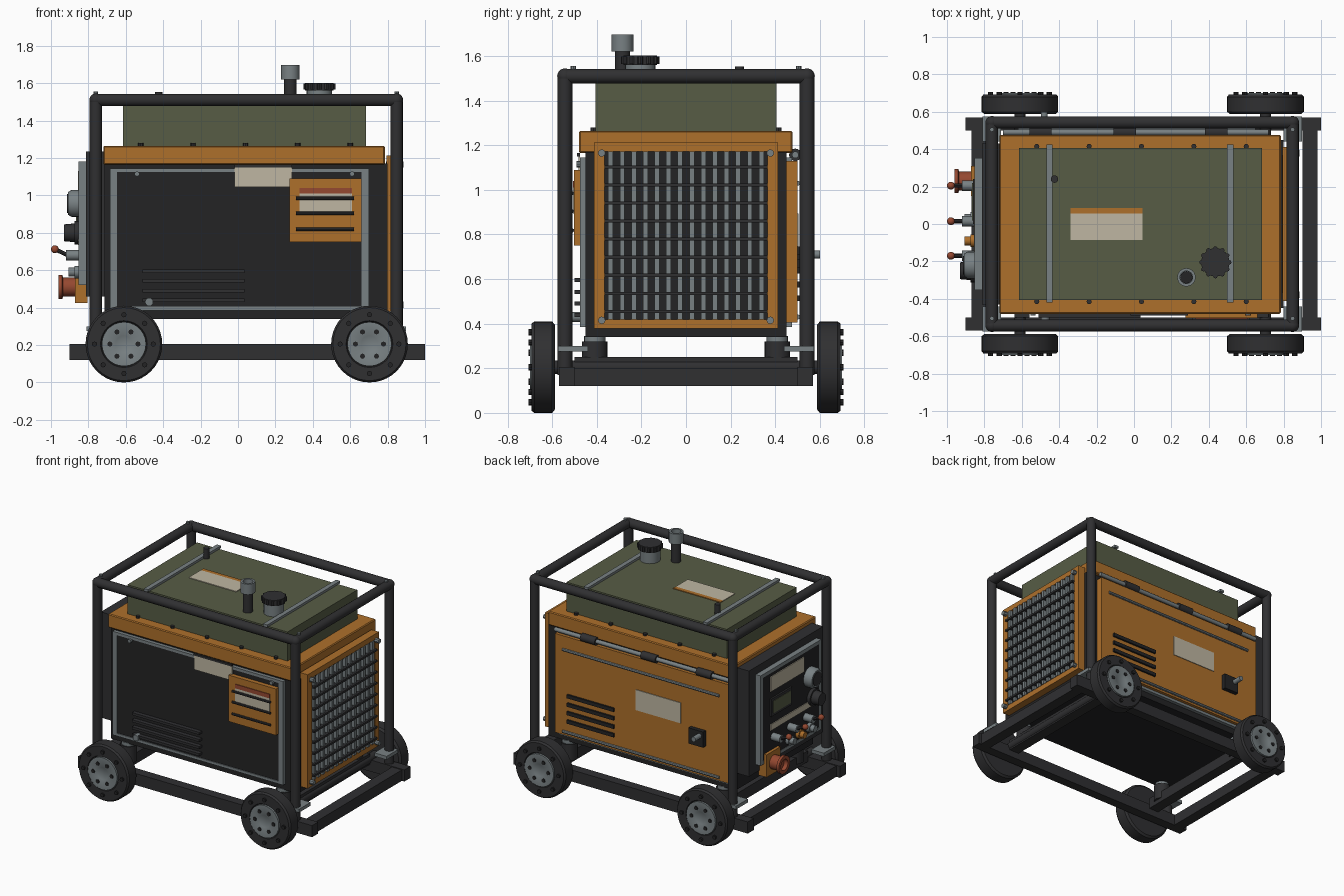
import bpy, bmesh, math
from mathutils import Vector

if "Cube" in bpy.data.objects:
    bpy.data.objects.remove(bpy.data.objects["Cube"])

def mat(name, c):
    m = bpy.data.materials.new(name)
    m.diffuse_color = (*c, 1)
    m.use_nodes = True
    m.node_tree.nodes["Principled BSDF"].inputs["Base Color"].default_value = m.diffuse_color
    return m

DARK = mat("charcoal", (.029, .029, .031))
BLACK = mat("black", (.017, .017, .018))
ORANGE = mat("orange", (.42, .16, .024))
GREEN = mat("olive", (.095, .108, .06))
GREY = mat("steel grey", (.19, .22, .23))
BEIGE = mat("beige", (.52, .47, .36))
RED = mat("rust red", (.30, .065, .03))

def finish(name, bm, m, smooth=False):
    me = bpy.data.meshes.new(name)
    bmesh.ops.recalc_face_normals(bm, faces=bm.faces[:])
    bm.to_mesh(me)
    bm.free()
    me.materials.append(m)
    ob = bpy.data.objects.new(name, me)
    bpy.context.collection.objects.link(ob)
    if smooth:
        bpy.context.view_layer.objects.active = ob
        ob.select_set(True)
        bpy.ops.object.shade_smooth_by_angle(angle=math.radians(35))
        ob.select_set(False)
    return ob

def box(name, m, x0, x1, y0, y1, z0, z1, bev=0):
    bm = bmesh.new()
    bmesh.ops.create_cube(bm, size=1)
    for v in bm.verts:
        v.co = ((x0 + x1) / 2 + v.co.x * (x1 - x0), (y0 + y1) / 2 + v.co.y * (y1 - y0),
                (z0 + z1) / 2 + v.co.z * (z1 - z0))
    if bev:
        bmesh.ops.bevel(bm, geom=bm.edges[:], offset=bev, segments=1, affect='EDGES')
    return finish(name, bm, m)

def lathe(name, m, p, d, prof, n=20):
    """Revolve (radius, distance) pairs around direction d starting at p."""
    q = Vector(d).to_track_quat('Z', 'Y')
    bm = bmesh.new()
    rings = [[bm.verts.new(Vector(p) + q @ Vector((r * math.cos(2 * math.pi * i / n),
              r * math.sin(2 * math.pi * i / n), h))) for i in range(n)] for r, h in prof]
    for a, b in zip(rings, rings[1:]):
        for i in range(n):
            bm.faces.new((a[i], a[(i + 1) % n], b[(i + 1) % n], b[i]))
    bm.faces.new(rings[0])
    bm.faces.new(rings[-1])
    return finish(name, bm, m, n > 8)

def rod(name, m, a, b, r, n=16):
    d = Vector(b) - Vector(a)
    return lathe(name, m, a, d, [(r, 0), (r, d.length)], n)

def ball(name, m, p, r):
    bm = bmesh.new()
    bmesh.ops.create_uvsphere(bm, u_segments=16, v_segments=10, radius=r)
    bmesh.ops.translate(bm, verts=bm.verts[:], vec=p)
    return finish(name, bm, m, True)

# Base chassis
for s in (-1, 1):
    a, b = sorted((s * .5, s * .57))
    box("base_rail", DARK, -.9, 1, a, b, .12, .205)
for x0, x1 in ((-.87, -.79), (.9, .98)):
    box("base_end_beam", DARK, x0, x1, -.5, .5, .12, .2)
for x in (-.6, .68):
    box("base_cross_beam", DARK, x - .04, x + .04, -.5, .5, .17, .25)

# Tube cage
PX, PY, PZ, R = (-.76, .848), .543, 1.51, .033
for x in PX:
    for s in (-1, 1):
        y = s * PY
        rod("cage_post", DARK, (x, y, .17), (x, y, PZ), R)
        ball("cage_corner", DARK, (x, y, PZ), R * 1.05)
        rod("cage_corner_bolt", GREY, (x, y * .93, 1.53), (x, y * .93, 1.555), .012, 8)
        y0, y1 = sorted((s * .44, s * .575))
        box("post_bracket", GREY, x - .05, x + .05, y0, y1, .275, .3)
    rod("cage_end_rail", DARK, (x, -PY, PZ), (x, PY, PZ), R)
for s in (-1, 1):
    rod("cage_long_rail", DARK, (PX[0], s * PY, PZ), (PX[1], s * PY, PZ), R)

# Rubber mounts under the body
for x in (-.6, .66):
    for y in (-.41, .41):
        rod("rubber_mount", DARK, (x, y, .2), (x, y, .32), .057)
        rod("mount_washer", GREY, (x, y, .32), (x, y, .345), .048)

# Wheels
for x in (-.61, .703):
    rod("axle", DARK, (x, -.6, .205), (x, .6, .205), .03)
    for s in (-1, 1):
        d = (0, s, 0)
        lathe("tyre", DARK, (x, s * .588, .205), d,
              [(.19, 0), (.205, .012), (.205, .092), (.195, .105), (.125, .105), (.12, .098)], 40)
        lathe("wheel_hub", GREY, (x, s * .66, .205), d, [(.118, 0), (.118, .04), (.05, .04), (.045, .037)], 28)
        for n, r, br, m in ((6, .075, .014, BLACK), (8, .157, .014, BLACK)):
            for i in range(n):
                t = 2 * math.pi * (i + .5 * (n == 6)) / n + (math.pi / 6 if n == 6 else 0)
                bx, bz = x + r * math.cos(t), .205 + r * math.sin(t)
                rod("wheel_bolt", m, (bx, s * .68, bz), (bx, s * .706, bz), br, 8)

# Main body and lid
box("body", BLACK, -.715, .8, -.45, .45, .34, 1.17)
box("lid", ORANGE, -.72, .785, -.48, .477, 1.165, 1.265, .006)

# Grey frames on both long sides
for s in (-1, 1):
    y0, y1 = sorted((s * .445, s * .476))
    for x0, x1 in ((-.685, -.648), (.66, .7)):
        box("side_frame_upright", GREY, x0, x1, y0, y1, .385, 1.145)
    for z0, z1 in ((.385, .405), (1.125, 1.145)):
        box("side_frame_rail", GREY, -.685, .7, y0, y1, z0, z1)

# Front service panel
box("front_panel", BLACK, -.648, .66, -.47, -.44, .405, 1.125)
for i in range(4):
    z = .595 - i * .052
    box("front_louver", DARK, -.51, .035, -.5, -.46, z - .009, z + .009)
for x in (-.54, .61):
    rod("front_panel_bolt", GREY, (x, -.46, 1.115), (x, -.49, 1.115), .014, 8)
rod("front_latch_knob", GREY, (-.475, -.46, .43), (-.475, -.51, .43), .022)
box("front_label", BEIGE, -.02, .29, -.483, -.475, 1.045, 1.15)
box("front_label_edge", DARK, -.02, .29, -.488, -.475, 1.15, 1.165)
box("front_plate", ORANGE, .275, .66, -.502, -.46, .75, 1.09)
box("front_plate_red", RED, .33, .61, -.507, -.5, 1.01, 1.04)
box("front_plate_label", BEIGE, .33, .61, -.507, -.5, .895, 1.01)
for z in (.985, .905, .818):
    rod("front_plate_bar", DARK, (.31, -.51, z), (.62, -.51, z), .009, 8)

# Rear door
box("rear_door", ORANGE, -.7, .715, .445, .499, .405, 1.13)
for i in range(4):
    z = .7 - i * .062
    box("rear_louver", BLACK, .23, .61, .49, .512, z - .013, z + .013)
for z in (.43, 1.03):
    rod("rear_trim_rod", GREY, (-.62, .502, z), (.65, .502, z), .011, 8)
box("rear_label", BEIGE, -.31, .055, .497, .504, .745, .895)
box("rear_latch", BLACK, -.51, -.39, .49, .53, .63, .745)
rod("rear_latch_handle", GREY, (-.48, .52, .71), (-.48, .6, .71), .018)
rod("hinge_rod", GREY, (-.7, .49, 1.157), (.72, .49, 1.157), .015)
for x in (.44, -.05, -.5):
    rod("hinge_barrel", DARK, (x - .06, .49, 1.157), (x + .06, .49, 1.157), .028)

# Radiator guard on the right end
box("radiator_core", BLACK, .79, .835, -.37, .37, .41, 1.18)
for s in (-1, 1):
    y0, y1 = sorted((s * .365, s * .413))
    box("radiator_frame_side", ORANGE, .795, .855, y0, y1, .378, 1.213)
    for z in (.415, 1.165):
        rod("radiator_bolt", GREY, (.85, s * .378, z), (.885, s * .378, z), .017, 8)
for z0, z1 in ((.378, .418), (1.173, 1.213)):
    box("radiator_frame_rail", ORANGE, .795, .855, -.366, .366, z0, z1)
for i in range(14):
    y = -.338 + i * .052
    box("grille_bar", GREY, .84, .862, y - .011, y + .011, .418, 1.173)
for i in range(9):
    z = .455 + i * .081
    box("grille_wire", DARK, .835, .874, -.366, .366, z - .007, z + .007)

# Control panel on the left end
box("control_box", DARK, -.812, -.7, -.43, .43, .46, 1.235)
for s in (-1, 1):
    y0, y1 = sorted((s * .325, s * .352))
    box("control_frame_side", GREY, -.852, -.8, y0, y1, .52, 1.18)
for z0, z1 in ((.52, .545), (1.155, 1.18)):
    box("control_frame_rail", GREY, -.852, -.8, -.33, .33, z0, z1)
box("control_face", BLACK, -.85, -.8, -.326, .326, .544, 1.156)
box("control_label_top", BEIGE, -.856, -.849, -.15, .24, 1.02, 1.13)
box("control_screen_bezel", DARK, -.862, -.845, .0, .24, .84, .97)
box("control_screen", GREEN, -.866, -.86, .02, .22, .86, .95)
box("control_label_low", BEIGE, -.856, -.849, -.3, .24, .735, .78)
L = (-1, 0, 0)
lathe("gauge", GREY, (-.845, -.22, .957), L, [(.072, 0), (.072, .045), (.06, .065)], 24)
rod("gauge_face", DARK, (-.9, -.22, .957), (-.914, -.22, .957), .05, 24)
lathe("selector_knob", DARK, (-.845, -.25, .8), L, [(.062, 0), (.062, .03), (.05, .03), (.045, .085)], 20)
for y in (.205, .015, -.17):
    rod("toggle_base", GREY, (-.845, y, .68), (-.92, y, .68), .028, 12)
    rod("toggle_lever", DARK, (-.91, y, .68), (-.978, y, .712), .011, 8)
    ball("toggle_tip", RED, (-.979, y, .712), .021)
for y, m in ((.03, GREY), (-.09, ORANGE), (-.21, GREY)):
    lathe("small_socket", m, (-.845, y, .59), L, [(.034, 0), (.034, .03), (.024, .03), (.024, .06)], 14)
box("power_socket_flange", ORANGE, -.872, -.805, .15, .31, .425, .59)
lathe("power_socket", RED, (-.87, .23, .51), L, [(.05, 0), (.05, .065), (.065, .07), (.065, .09), (.04, .09), (.04, .06)], 24)

# Fuel tank with straps, label and fittings
box("fuel_tank", GREEN, -.615, .685, -.405, .405, 1.265, 1.478)
for x in (-.452, .515):
    box("tank_strap", GREY, x - .017, x + .017, -.42, .425, 1.478, 1.495)
for i in range(5):
    for y in (-.415, .415):
        x = -.52 + i * .28
        rod("tank_foot_bolt", DARK, (x, y, 1.26), (x, y, 1.28), .014, 8)
box("tank_label", BEIGE, -.34, .045, -.085, .055, 1.477, 1.483)
box("tank_label_strip", ORANGE, -.34, .045, .055, .085, 1.477, 1.483)
rod("tank_vent", DARK, (-.425, .24, 1.47), (-.425, .24, 1.553), .02)
rod("filler_neck", GREY, (.435, -.205, 1.47), (.435, -.205, 1.565), .068, 24)
rod("filler_cap", DARK, (.435, -.205, 1.56), (.435, -.205, 1.602), .076, 24)
for i in range(12):
    t = i * math.pi / 6
    x, y = .435 + .074 * math.cos(t), -.205 + .074 * math.sin(t)
    rod("filler_cap_grip", DARK, (x, y, 1.565), (x, y, 1.598), .012, 8)
rod("exhaust_pipe", DARK, (.28, -.285, 1.47), (.28, -.285, 1.625), .034)
lathe("exhaust_tip", GREY, (.28, -.285, 1.62), (0, 0, 1), [(.049, 0), (.049, .077), (.034, .077), (.034, .03)], 24)
rod("exhaust_bore", BLACK, (.28, -.285, 1.63), (.28, -.285, 1.66), .033)
